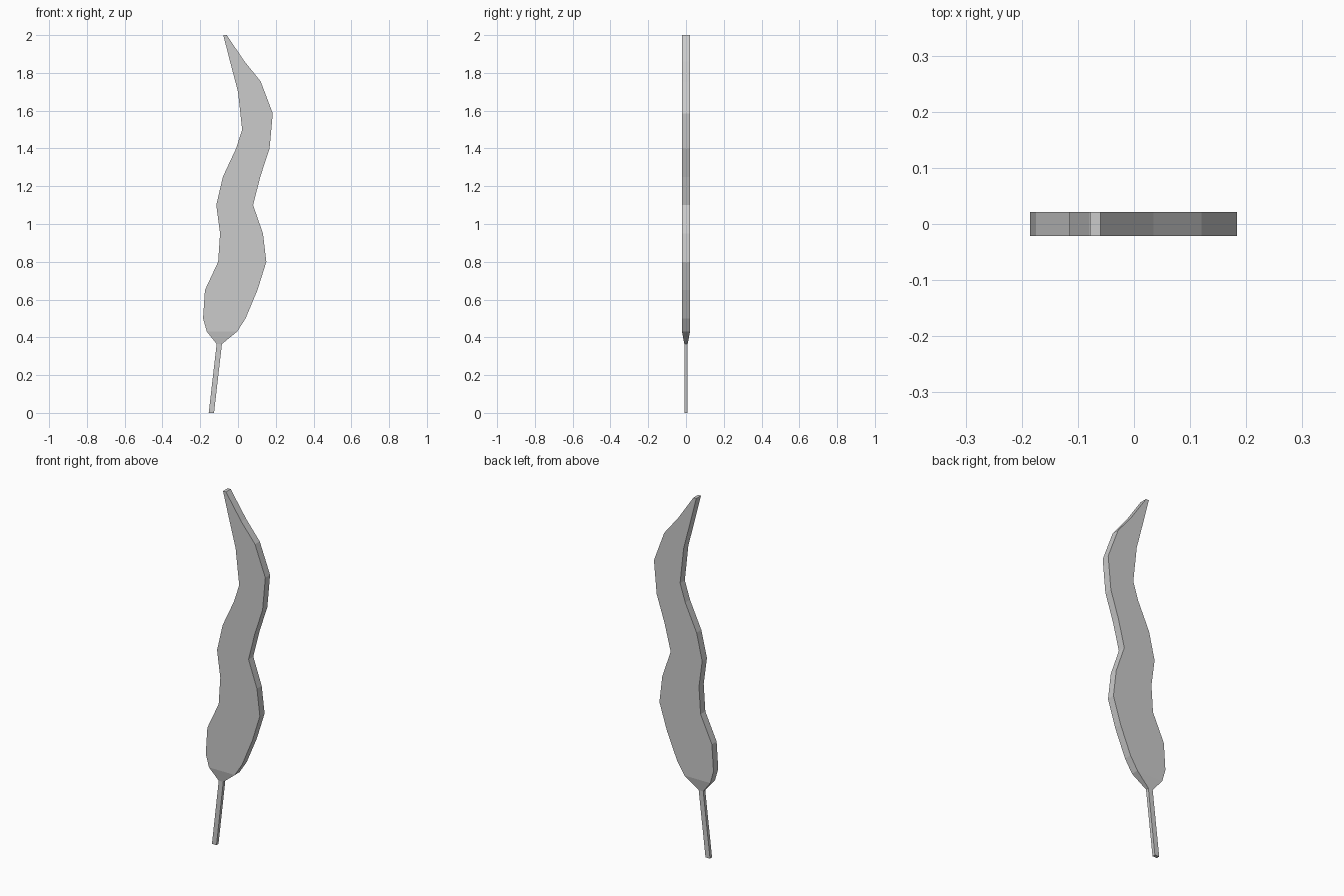
import bpy
import bmesh

if "Cube" in bpy.data.objects:
    bpy.data.objects.remove(bpy.data.objects["Cube"])


def loft(name, rows):
    """Rows of (left x, left z, right x, right z, half thickness), capped at both ends."""
    bm = bmesh.new()
    rings = []
    for lx, lz, rx, rz, t in rows:
        corners = ((lx, -t, lz), (rx, -t, rz), (rx, t, rz), (lx, t, lz))
        rings.append([bm.verts.new(c) for c in corners])
    for a, b in zip(rings, rings[1:]):
        for i in range(4):
            j = (i + 1) % 4
            bm.faces.new((a[i], a[j], b[j], b[i]))
    bm.faces.new(rings[0][::-1])
    bm.faces.new(rings[-1])
    bmesh.ops.recalc_face_normals(bm, faces=bm.faces)
    mesh = bpy.data.meshes.new(name)
    bm.to_mesh(mesh)
    bm.free()
    obj = bpy.data.objects.new(name, mesh)
    bpy.context.collection.objects.link(obj)
    return obj


STEM, LEAF = 0.009, 0.021

# Wavy leaf blade on a thin slanted stem, one continuous flat-shaded strip
loft("leaf_with_stem", [
    (-0.155, 0.00, -0.127, 0.00, STEM),
    (-0.113, 0.365, -0.085, 0.365, STEM),
    (-0.165, 0.43, -0.005, 0.43, LEAF),
    (-0.185, 0.50, 0.04, 0.50, LEAF),
    (-0.175, 0.65, 0.103, 0.65, LEAF),
    (-0.105, 0.80, 0.15, 0.80, LEAF),
    (-0.095, 0.95, 0.132, 0.95, LEAF),
    (-0.115, 1.10, 0.08, 1.10, LEAF),
    (-0.08, 1.25, 0.118, 1.25, LEAF),
    (-0.01, 1.40, 0.167, 1.40, LEAF),
    (0.022, 1.50, 0.184, 1.585, LEAF),
    (0.0, 1.70, 0.12, 1.755, LEAF),
    (-0.042, 1.86, 0.035, 1.86, LEAF),
    (-0.078, 2.00, -0.06, 2.00, LEAF),
])
